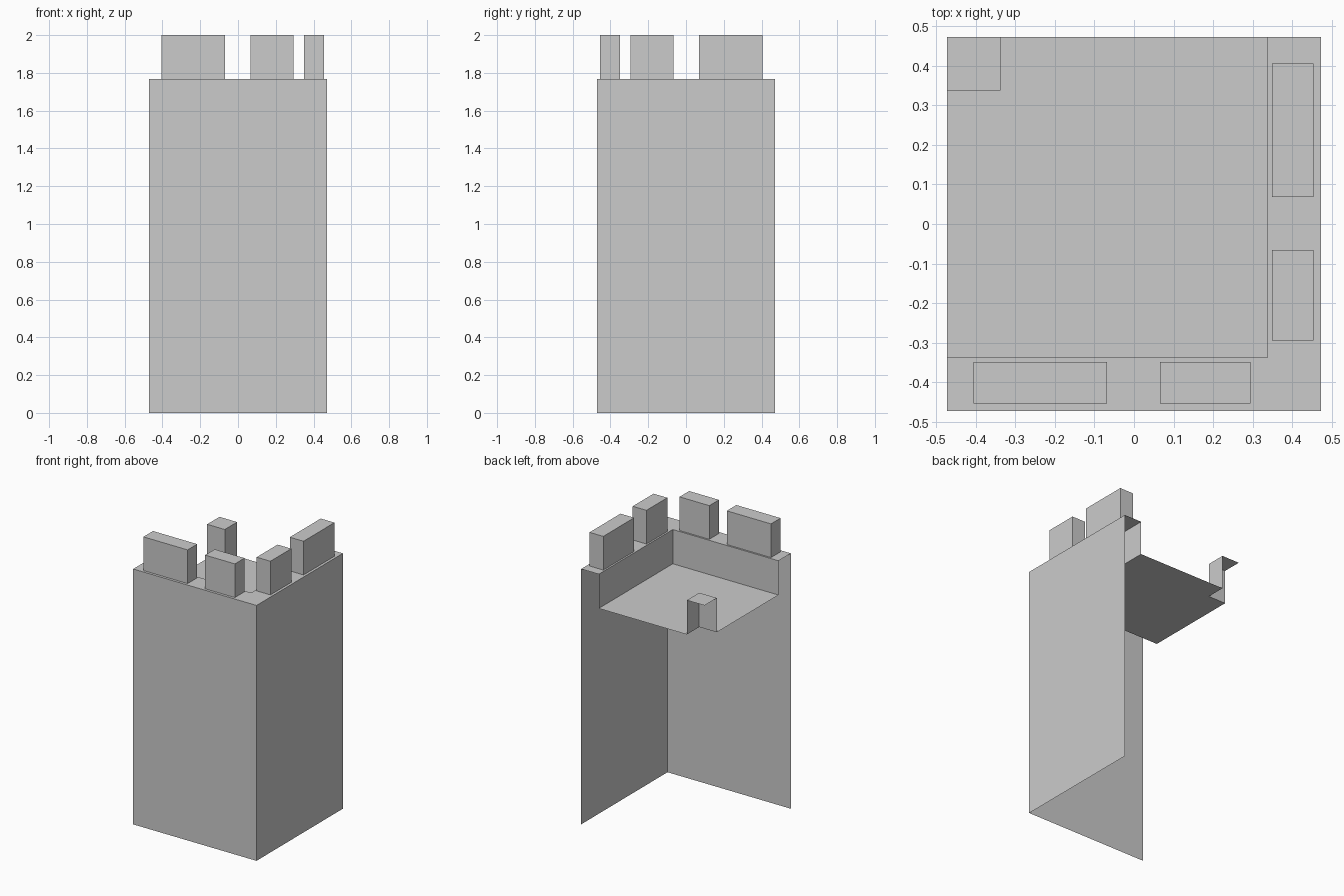
import bpy, bmesh

if "Cube" in bpy.data.objects:
    bpy.data.objects.remove(bpy.data.objects["Cube"])

A, I = 0.472, 0.337               # outer wall and inner parapet offsets
FLOOR, RIM, TOP = 1.53, 1.767, 2.0


def finish(name, bm):
    mesh = bpy.data.meshes.new(name)
    bm.to_mesh(mesh)
    bm.free()
    obj = bpy.data.objects.new(name, mesh)
    bpy.context.collection.objects.link(obj)
    return obj


def strip(name, path, z0, z1):
    """Open vertical sheet along a plan path, facing to the path's right."""
    bm = bmesh.new()
    low = [bm.verts.new((x, y, z0)) for x, y in path]
    high = [bm.verts.new((x, y, z1)) for x, y in path]
    for i in range(len(path) - 1):
        bm.faces.new((low[i], low[i + 1], high[i + 1], high[i]))
    return finish(name, bm)


def plate(name, outline, z):
    """Flat upward-facing sheet from a counter-clockwise outline."""
    bm = bmesh.new()
    bm.faces.new([bm.verts.new((x, y, z)) for x, y in outline])
    return finish(name, bm)


def merlon(name, x0, x1, y0, y1):
    """Block standing on the rim, open underneath."""
    outline = [(x0, y0), (x1, y0), (x1, y1), (x0, y1)]
    bm = bmesh.new()
    low = [bm.verts.new((x, y, RIM)) for x, y in outline]
    high = [bm.verts.new((x, y, TOP)) for x, y in outline]
    for i in range(4):
        j = (i + 1) % 4
        bm.faces.new((low[i], low[j], high[j], high[i]))
    bm.faces.new(high)
    return finish(name, bm)


# Outer walls: front and right only, the section is open at back and left
strip("outer_walls", [(-A, -A), (A, -A), (A, A)], 0, RIM)

# Parapet: L-shaped rim and the inner faces dropping to the roof floor
plate("parapet_rim", [(-A, -A), (A, -A), (A, A), (I, A), (I, -I), (-A, -I)], RIM)
strip("parapet_inner", [(I, A), (I, -I), (-A, -I)], FLOOR, RIM)

# Roof floor, notched around the corner post
plate("roof_floor", [(-A, -I), (I, -I), (I, A), (-I, A), (-I, I), (-A, I)], FLOOR)

# Post in the open corner
strip("corner_post_sides", [(-A, I), (-I, I), (-I, A)], FLOOR, RIM)
plate("corner_post_top", [(-A, I), (-I, I), (-I, A), (-A, A)], RIM)

# Merlons: a wide and a narrow one per side, mirrored across the diagonal
for size, a, b in (("wide", -0.406, -0.068), ("narrow", 0.066, 0.294)):
    merlon(f"front_merlon_{size}", a, b, -0.454, -0.349)
    merlon(f"right_merlon_{size}", 0.349, 0.454, -b, -a)
